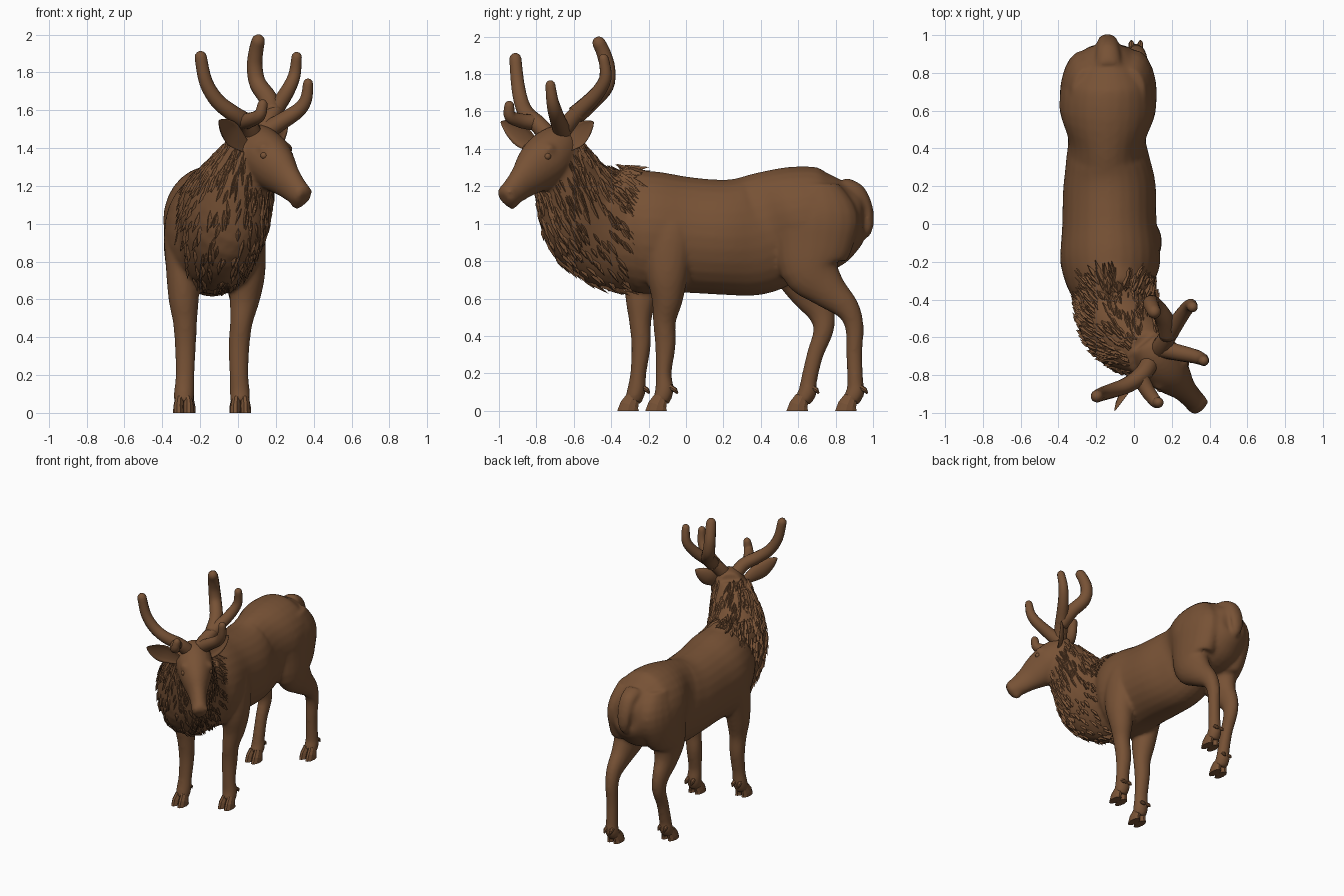
import bpy, bmesh, math, random
from mathutils import Vector

random.seed(4)
brown = bpy.data.materials.new("brown")
brown.diffuse_color = (0.185, 0.084, 0.036, 1)
X, Z = Vector((1, 0, 0)), Vector((0, 0, 1))
FWD = Vector((0.69, -0.72, 0))       # way the turned head faces
SIDE = Vector((0.72, 0.69, 0))       # animal's left side of the head


def spline(keys, n):
    """Smoothly interpolate key rings (x, y, z, radius along ref, other radius)."""
    k = [Vector(q) for q in keys]
    out = []
    for i in range(len(k) - 1):
        a, b, c, d = k[max(i - 1, 0)], k[i], k[i + 1], k[min(i + 2, len(k) - 1)]
        for j in range(n):
            t = j / n
            out.append((b * 2 + (c - a) * t + (a * 2 - b * 5 + c * 4 - d) * t * t
                        + (b * 3 - a - c * 3 + d) * t ** 3) * 0.5)
    return out + [k[-1]]


def frames(keys, ref, n=4):
    """Centre, two scaled axes and tangent for each ring."""
    rings = spline(keys, n)
    pts = [Vector(r[:3]) for r in rings]
    out = []
    for i, r in enumerate(rings):
        t = (pts[min(i + 1, len(pts) - 1)] - pts[max(i - 1, 0)]).normalized()
        a = (ref - t * ref.dot(t)).normalized()
        out.append((pts[i], a * r[3], t.cross(a) * r[4], t))
    return out


def loft(bm, keys, ref, sides=20, n=4, cup=False):
    loops = []
    for c, a, b, t in frames(keys, ref, n):
        loop = []
        for s in range(sides):
            ang = 2 * math.pi * s / sides
            ca = math.cos(ang)
            if cup and ca > 0:
                ca *= -0.5
            loop.append(bm.verts.new(c + a * ca + b * math.sin(ang)))
        loops.append(loop)
    for p, q in zip(loops, loops[1:]):
        for s in range(sides):
            e = (s + 1) % sides
            bm.faces.new((p[s], p[e], q[e], q[s]))
    bm.faces.new(loops[0][::-1])
    bm.faces.new(loops[-1])
    return loops


def finish(bm, name, smooth=True):
    bmesh.ops.recalc_face_normals(bm, faces=bm.faces)
    me = bpy.data.meshes.new(name)
    bm.to_mesh(me)
    bm.free()
    me.materials.append(brown)
    for p in me.polygons:
        p.use_smooth = smooth
    ob = bpy.data.objects.new(name, me)
    bpy.context.collection.objects.link(ob)
    return ob


def ball(bm, loc, r):
    g = bmesh.ops.create_icosphere(bm, subdivisions=2, radius=r)
    bmesh.ops.translate(bm, verts=g["verts"], vec=loc)


# Trunk: y, centre x, top, bottom, half width
body = bmesh.new()
trunk = [(-.44, -.1, 1.2, .67, .175), (-.3, -.12, 1.275, .635, .24), (-.18, -.125, 1.28, .625, .265),
         (0, -.13, 1.25, .63, .25), (.2, -.13, 1.235, .62, .245), (.35, -.14, 1.255, .615, .22),
         (.46, -.143, 1.285, .66, .207), (.6, -.14, 1.308, .72, .255), (.75, -.135, 1.295, .75, .24),
         (.86, -.135, 1.25, .84, .18), (.925, -.135, 1.195, .93, .115), (.945, -.135, 1.15, .98, .07)]
loft(body, [(x, y, (t + b) / 2, w, (t - b) / 2) for y, x, t, b, w in trunk], X, 28)

# Neck, turned towards the animal's left
neck = [(-.125, -.22, .96, .32, .235), (-.1, -.38, .985, .335, .215), (-.07, -.52, 1.06, .305, .22),
        (-.015, -.6, 1.18, .23, .2), (.04, -.65, 1.3, .18, .165), (.085, -.69, 1.42, .12, .13)]
loft(body, neck, Z, 28)

# Head and muzzle, then brows, cheeks and nostril rims
loft(body, [(.05, -.62, 1.42, .10, .09), (.10, -.68, 1.40, .13, .12), (.15, -.745, 1.345, .142, .13),
            (.205, -.81, 1.285, .128, .102), (.26, -.87, 1.225, .094, .068), (.31, -.925, 1.172, .073, .058),
            (.338, -.958, 1.147, .062, .057), (.352, -.975, 1.135, .038, .038)], Z)
for s in (-1, 1):
    ball(body, Vector((.195, -.79, 1.395)) + SIDE * s * .082, .036)
    ball(body, Vector((.345, -.962, 1.17)) + SIDE * s * .03, .026)
ball(body, Vector((.312, -.93, 1.11)), .034)

# Tail
loft(body, [(-.135, .84, 1.2, .07, .05), (-.137, .915, 1.17, .062, .045), (-.14, .962, 1.09, .056, .036),
            (-.14, .975, 1.01, .048, .03), (-.14, .966, .955, .034, .025), (-.14, .958, .925, .015, .015)], X, 14)

# Legs: x, y, z, half width, half depth
front_right = [(.02, -.1, 1.1, .07, .1), (.045, -.09, .95, .095, .13), (.05, -.1, .75, .095, .115),
               (.035, -.1, .6, .08, .085), (.018, -.115, .48, .06, .062), (.005, -.11, .35, .056, .055),
               (.005, -.12, .2, .05, .043), (.01, -.115, .11, .054, .05), (.013, -.135, .05, .05, .045)]
front_left = [(-.28, -.16, 1.1, .07, .1), (-.3, -.18, .95, .09, .13), (-.295, -.22, .75, .085, .11),
              (-.287, -.24, .6, .08, .085), (-.28, -.245, .48, .064, .06), (-.278, -.24, .35, .056, .052),
              (-.28, -.255, .2, .05, .043), (-.285, -.265, .11, .054, .05), (-.287, -.285, .05, .05, .045)]
hind_right = [(-.02, .68, 1.2, .08, .14), (0, .69, 1.05, .115, .23), (.005, .68, .9, .115, .215),
              (.015, .67, .76, .1, .165), (.02, .755, .65, .075, .105), (.02, .86, .55, .055, .068),
              (.015, .9, .45, .046, .05), (.01, .9, .3, .042, .043), (.01, .905, .15, .045, .044),
              (.01, .905, .1, .05, .05), (.01, .88, .05, .048, .045)]
hind_left = [(-.25, .68, 1.2, .08, .14), (-.27, .69, 1.05, .115, .23), (-.278, .66, .9, .115, .21),
             (-.28, .62, .76, .1, .16), (-.285, .655, .64, .075, .108), (-.285, .72, .53, .055, .075),
             (-.28, .735, .43, .048, .055), (-.28, .69, .3, .042, .045), (-.28, .655, .15, .045, .044),
             (-.28, .65, .1, .05, .05), (-.28, .62, .05, .048, .045)]
legs = {"front_right": front_right, "front_left": front_left,
        "hind_right": hind_right, "hind_left": hind_left}
for keys in legs.values():
    loft(body, keys, X)

# Fuse everything into one skin
ob = finish(body, "body")
m = ob.modifiers.new("fuse", 'REMESH')
m.mode, m.voxel_size, m.use_smooth_shade = 'VOXEL', 0.013, True
m = ob.modifiers.new("soften", 'SMOOTH')
m.factor, m.iterations = 0.5, 6

# Cloven hooves with dewclaws
for name, keys in legs.items():
    x, y = keys[-1][:2]
    bm = bmesh.new()
    for s in (-1, 1):
        sole = loft(bm, [(x + s * .027, y - .025, 0, .029, .062), (x + s * .027, y - .018, .03, .028, .052),
                         (x + s * .022, y + .002, .075, .024, .038)], X, 10, 1)[0]
        for v in sole:
            v.co.z = 0
        loft(bm, [(x + s * .022, y + .045, .13, .016, .016), (x + s * .024, y + .078, .11, .015, .013),
                  (x + s * .024, y + .09, .092, .005, .005)], X, 8, 1)
    finish(bm, name + "_hoof", False)

# Ears, cupped forwards
for name, base, tip in (("right_ear", (.05, -.79, 1.4), (-.1, -.99, 1.545)),
                        ("left_ear", (.16, -.67, 1.4), (.265, -.495, 1.545))):
    b, d = Vector(base), Vector(tip) - Vector(base)
    bm = bmesh.new()
    loft(bm, [(*(b + d * t), w * .6, w) for t, w in
              ((0, .03), (.25, .052), (.5, .066), (.75, .05), (.93, .022), (1, .004))],
         FWD, 14, 3, cup=True)
    finish(bm, name)

# Eyes
for s, name in ((-1, "right_eye"), (1, "left_eye")):
    bm = bmesh.new()
    ball(bm, Vector((.205, -.805, 1.36)) + SIDE * s * .094, .02)
    finish(bm, name)


# Antlers: beams and tines with blunt tips
def tine(bm, pts, r0, r1):
    n = len(pts) - 1
    keys = [(*p, *[r0 + (r1 - r0) * i / n] * 2) for i, p in enumerate(pts)]
    rings = [tuple(k) for k in spline(keys, 4)]
    p = Vector(pts[-1])
    d = (p - Vector(rings[-2][:3])).normalized()
    for u in (.5, .87, .99):
        rings.append((*(p + d * r1 * u), *[r1 * math.sqrt(1 - u * u)] * 2))
    loft(bm, rings, FWD, 12, 1)


bm = bmesh.new()
tine(bm, [(.09, -.72, 1.45), (.05, -.79, 1.53), (-.03, -.85, 1.585), (-.11, -.88, 1.65),
          (-.17, -.9, 1.75), (-.197, -.912, 1.88)], .05, .033)
tine(bm, [(.03, -.8, 1.54), (.07, -.88, 1.55), (.115, -.94, 1.575), (.13, -.945, 1.63)], .045, .027)
finish(bm, "right_antler")
bm = bmesh.new()
tine(bm, [(.13, -.68, 1.45), (.15, -.64, 1.52), (.195, -.57, 1.6), (.255, -.48, 1.69),
          (.297, -.43, 1.78), (.31, -.44, 1.88)], .055, .028)
tine(bm, [(.185, -.59, 1.58), (.16, -.5, 1.66), (.105, -.43, 1.74), (.088, -.42, 1.83),
          (.095, -.44, 1.91), (.107, -.465, 1.965)], .052, .036)
tine(bm, [(.15, -.66, 1.49), (.23, -.68, 1.54), (.32, -.7, 1.6), (.36, -.715, 1.66),
          (.37, -.725, 1.74)], .05, .027)
finish(bm, "left_antler")

# Shaggy mane: leaf-shaped locks over the neck, lying down and back
bm = bmesh.new()
rings = frames(neck, Z, 12)
for i in range(620):
    c, a, b, t = random.choice(rings[6:57])
    ang = random.uniform(0, 2 * math.pi)
    ca, sa = math.cos(ang), math.sin(ang)
    p = c + a * ca + b * sa
    nrm = (a.normalized() * ca / a.length + b.normalized() * sa / b.length).normalized()
    flow = Vector((random.uniform(-.4, .3), .4, -.9)) - t * .3
    d = (flow - nrm * flow.dot(nrm)).normalized()
    s = d.cross(nrm)
    L, w = random.uniform(.07, .14), random.uniform(.012, .022)
    back, lf, rt, ridge, tip = [bm.verts.new(q) for q in (
        p - d * L * .4 - nrm * .014, p + s * w - nrm * .012, p - s * w - nrm * .012,
        p + nrm * .008, p + d * L * .6 + nrm * .016)]
    for f in ((back, lf, ridge), (back, ridge, rt), (lf, tip, ridge), (rt, ridge, tip),
              (back, rt, tip), (back, tip, lf)):
        bm.faces.new(f)
finish(bm, "mane", False)
